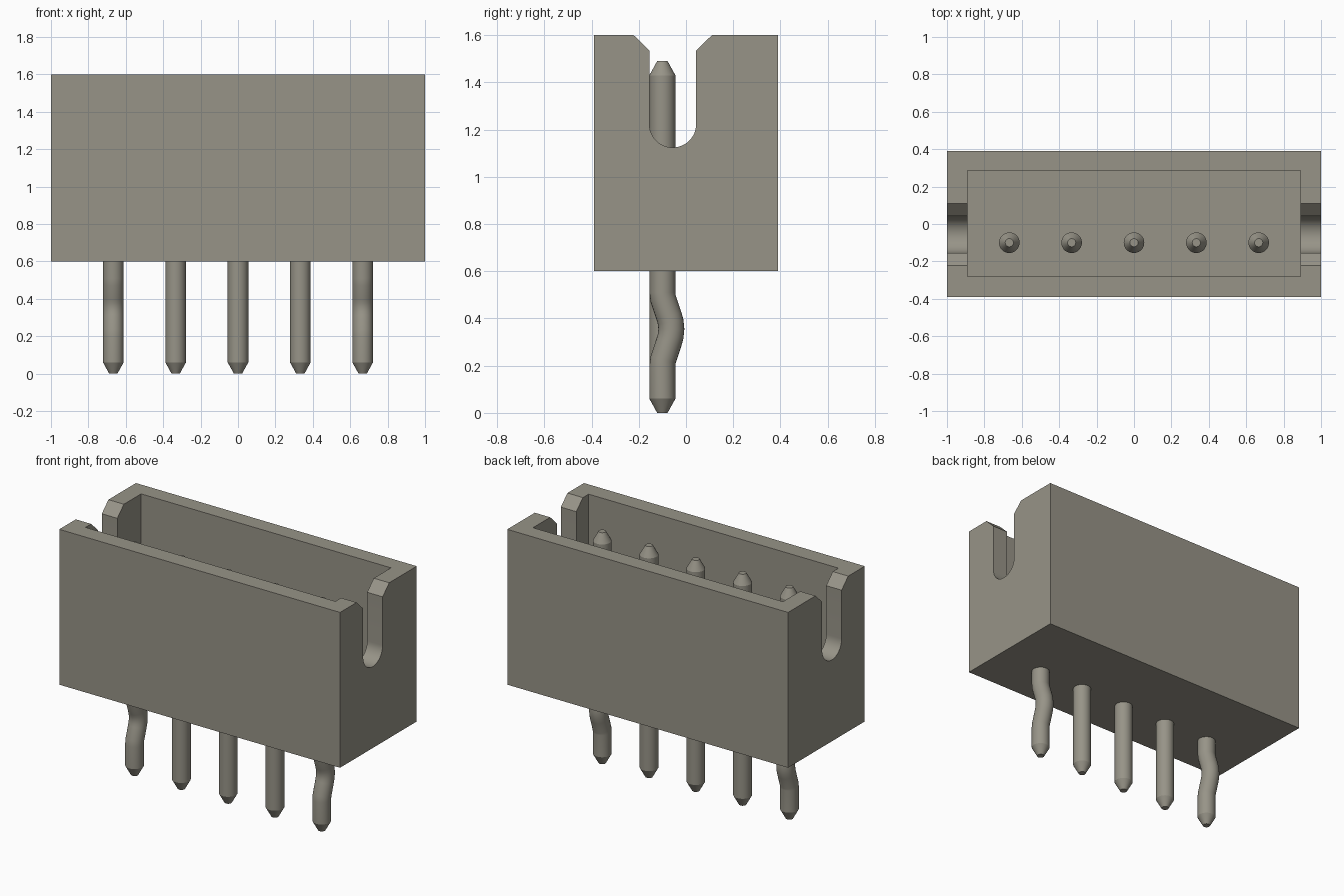
import bpy, bmesh, math
from mathutils import Vector

old = bpy.data.objects.get("Cube")
if old:
    bpy.data.objects.remove(old, do_unlink=True)

# One warm grey for housing and pins
grey = bpy.data.materials.new("warm_grey")
grey.use_nodes = True
COLOUR = (0.31, 0.295, 0.245, 1)
grey.diffuse_color = COLOUR
bsdf = next(n for n in grey.node_tree.nodes if n.type == 'BSDF_PRINCIPLED')
bsdf.inputs["Base Color"].default_value = COLOUR


def make_object(name, bm):
    bmesh.ops.recalc_face_normals(bm, faces=bm.faces[:])
    mesh = bpy.data.meshes.new(name)
    bm.to_mesh(mesh)
    bm.free()
    mesh.materials.append(grey)
    obj = bpy.data.objects.new(name, mesh)
    bpy.context.collection.objects.link(obj)
    return obj


def box(name, lo, hi):
    bm = bmesh.new()
    bmesh.ops.create_cube(bm, size=1)
    for v in bm.verts:
        v.co = [(a + b) / 2 + c * (b - a) for a, b, c in zip(lo, hi, v.co)]
    return make_object(name, bm)


def prism_x(name, profile, x0, x1):
    """Extrude a (y, z) profile along x."""
    bm = bmesh.new()
    face = bm.faces.new([bm.verts.new((x0, y, z)) for y, z in profile])
    ext = bmesh.ops.extrude_face_region(bm, geom=[face])
    moved = [g for g in ext["geom"] if isinstance(g, bmesh.types.BMVert)]
    bmesh.ops.translate(bm, verts=moved, vec=(x1 - x0, 0, 0))
    return make_object(name, bm)


def smooth(obj, angle):
    bpy.ops.object.select_all(action='DESELECT')
    obj.select_set(True)
    bpy.context.view_layer.objects.active = obj
    bpy.ops.object.shade_smooth_by_angle(angle=math.radians(angle))


# Housing block, open pocket and a keyed slot through both end walls
housing = box("housing", (-1, -0.39, 0.6), (1, 0.39, 1.6))
pocket = box("pocket_cutter", (-0.89, -0.28, 0.8), (0.89, 0.285, 1.8))

SLOT_Y, SLOT_R, SLOT_Z = -0.056, 0.099, 1.223
half = [(SLOT_R, 1.535), (SLOT_R + 0.067, 1.6), (SLOT_R + 0.067, 1.8)]
profile = [(SLOT_Y + SLOT_R * math.cos(a), SLOT_Z + SLOT_R * math.sin(a))
           for a in (math.pi + math.pi * i / 24 for i in range(25))]
profile += [(SLOT_Y + w, z) for w, z in half]
profile += [(SLOT_Y - w, z) for w, z in reversed(half)]
slot = prism_x("slot_cutter", profile, -1.2, 1.2)

for cutter in (pocket, slot):
    mod = housing.modifiers.new(cutter.name, 'BOOLEAN')
    mod.operation = 'DIFFERENCE'
    mod.solver = 'EXACT'
    mod.object = cutter
    bpy.context.view_layer.objects.active = housing
    bpy.ops.object.modifier_apply(modifier=mod.name)
    bpy.data.objects.remove(cutter, do_unlink=True)
smooth(housing, 20)

# Round pins with tapered tips; the end pins have a retaining kink
PIN_Y, PIN_R, TIP_R, SIDES = -0.1, 0.055, 0.022, 28


def pin(name, x, kink):
    # path stations: height, sideways offset, radius
    stations = [(0, 0, TIP_R), (0.06, 0, PIN_R)]
    if kink:
        stations += [(0.2, 0, PIN_R), (0.225, 0.003, PIN_R), (0.30, 0.028, PIN_R),
                     (0.325, 0.035, PIN_R), (0.355, 0.038, PIN_R), (0.385, 0.035, PIN_R),
                     (0.41, 0.028, PIN_R), (0.485, 0.003, PIN_R), (0.51, 0, PIN_R)]
    stations += [(1.43, 0, PIN_R), (1.49, 0, TIP_R)]
    centres = [Vector((x, PIN_Y + dy, z)) for z, dy, r in stations]
    bm = bmesh.new()
    rings = []
    last = len(stations) - 1
    for i, (c, (z, dy, r)) in enumerate(zip(centres, stations)):
        t = (centres[min(i + 1, last)] - centres[max(i - 1, 0)]).normalized()
        if dy == 0:
            t = Vector((0, 0, 1))
        side = Vector((1, 0, 0))
        across = t.cross(side)
        rings.append([bm.verts.new(c + r * (math.cos(a) * side + math.sin(a) * across))
                      for a in (2 * math.pi * k / SIDES for k in range(SIDES))])
    for lo, hi in zip(rings, rings[1:]):
        for k in range(SIDES):
            n = (k + 1) % SIDES
            bm.faces.new((lo[k], lo[n], hi[n], hi[k]))
    bm.faces.new(rings[0])
    bm.faces.new(rings[-1])
    smooth(make_object(name, bm), 25)


for i in range(5):
    pin(f"pin_{i + 1}", (i - 2) / 3, i in (0, 4))
